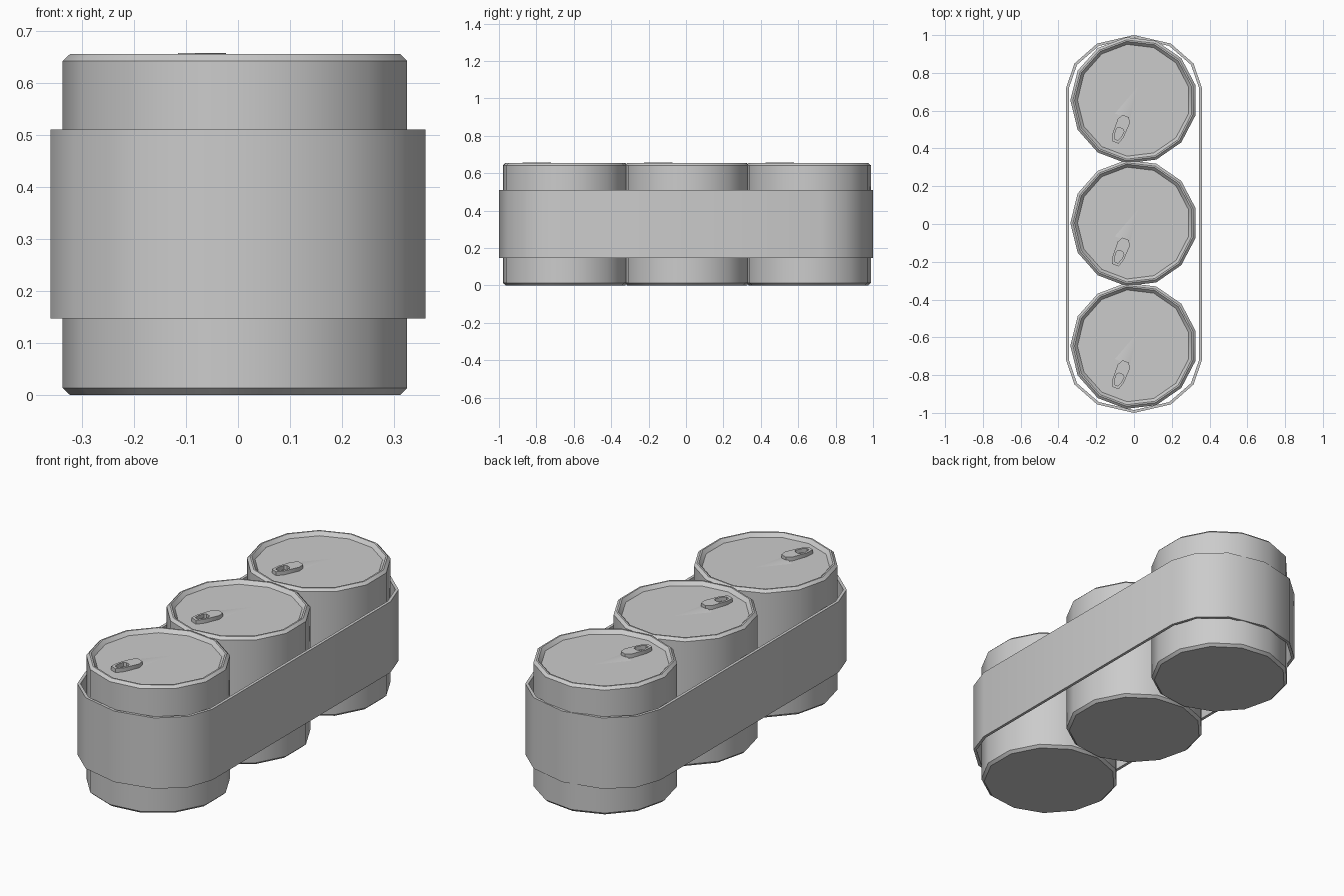
import bpy, bmesh, math
from mathutils import Vector

if "Cube" in bpy.data.objects:
    bpy.data.objects.remove(bpy.data.objects["Cube"])

SIDES = 13
CAN_R = 0.336
CENTRES = (-0.645, 0.005, 0.655)


def make_object(name, verts, faces, location=(0, 0, 0), smooth=True):
    mesh = bpy.data.meshes.new(name)
    mesh.from_pydata(verts, [], faces)
    bm = bmesh.new()
    bm.from_mesh(mesh)
    bmesh.ops.recalc_face_normals(bm, faces=bm.faces)
    bm.to_mesh(mesh)
    bm.free()
    obj = bpy.data.objects.new(name, mesh)
    obj.location = location
    bpy.context.collection.objects.link(obj)
    if smooth:
        bpy.ops.object.select_all(action='DESELECT')
        obj.select_set(True)
        bpy.context.view_layer.objects.active = obj
        bpy.ops.object.shade_smooth_by_angle(angle=math.radians(35))
    return obj


def ring_faces(a, b, n):
    """Quads joining loop number a to loop number b."""
    return [(a * n + i, a * n + (i + 1) % n, b * n + (i + 1) % n, b * n + i)
            for i in range(n)]


def lathe(name, profile, location):
    """Closed low-poly turned body, one vertex pointing to -x."""
    verts, faces = [], []
    for r, z in profile:
        for i in range(SIDES):
            a = math.pi + i * math.tau / SIDES
            verts.append((r * math.cos(a), r * math.sin(a), z))
    for k in range(len(profile) - 1):
        faces += ring_faces(k, k + 1, SIDES)
    last = (len(profile) - 1) * SIDES
    faces.append(tuple(reversed(range(SIDES))))
    faces.append(tuple(range(last, last + SIDES)))
    return make_object(name, verts, faces, location)


def pull_tab(name, location):
    # Tapered outline with a finger hole in its lower half
    outer = [(-0.075, -0.018), (-0.075, 0.018), (-0.035, 0.031), (0.045, 0.034),
             (0.075, 0.018), (0.075, -0.018), (0.045, -0.034), (-0.035, -0.031)]
    inner = [(-0.06, -0.009), (-0.06, 0.009), (-0.035, 0.019), (-0.005, 0.021),
             (0.005, 0.012), (0.005, -0.012), (-0.005, -0.021), (-0.035, -0.019)]
    u = Vector((0.37, 0.93)).normalized()
    v = Vector((-u.y, u.x))
    verts = []
    for loop, z in ((outer, 0.636), (outer, 0.657), (inner, 0.657), (inner, 0.636)):
        for a, b in loop:
            p = Vector((-0.07, -0.153)) + u * a + v * b
            verts.append((p.x, p.y, z))
    faces = []
    for k in range(4):
        faces += ring_faces(k, (k + 1) % 4, 8)
    make_object(name, verts, faces, location)


# Can body: chamfered base and shoulder, raised rim, recessed lid
can_profile = [(CAN_R - 0.014, 0.0), (CAN_R, 0.013), (CAN_R, 0.642),
               (CAN_R - 0.014, 0.655), (CAN_R - 0.022, 0.655),
               (CAN_R - 0.038, 0.637)]

for n, y in enumerate(CENTRES, 1):
    loc = (-0.001, y, 0)
    lathe(f"can_{n}", can_profile, loc)
    pull_tab(f"pull_tab_{n}", loc)
    # Shallow pressed wedge running from the tab to the lid centre
    make_object(f"lid_wedge_{n}",
                [(0.02, 0.07, 0.6372), (-0.10, -0.07, 0.6372),
                 (-0.02, -0.10, 0.6372), (-0.062, -0.085, 0.643)],
                [(0, 1, 3), (0, 3, 2), (1, 2, 3), (0, 2, 1)], loc)

# Wrap-around band: quarter outline mirrored to a closed stadium
quarter = [(0.36, 0.72), (0.315, 0.85), (0.195, 0.955)]
right = quarter + [(0.0, 1.0)]
outline = right + [(-x, y) for x, y in reversed(quarter)]
outline += [(-x, -y) for x, y in right] + [(x, -y) for x, y in reversed(quarter)]
n = len(outline)
T = 0.015


def inset(p):
    centre = Vector((0, math.copysign(0.68, p[1])))
    d = Vector(p) - centre
    return centre + d * (1 - T / d.length)


inner = [tuple(inset(p)) for p in outline]
verts = []
for loop, z in ((outline, 0.147), (outline, 0.51), (inner, 0.51), (inner, 0.147)):
    verts += [(x, y, z) for x, y in loop]
faces = []
for k in range(4):
    faces += ring_faces(k, (k + 1) % 4, n)
make_object("wrap_band", verts, faces)
